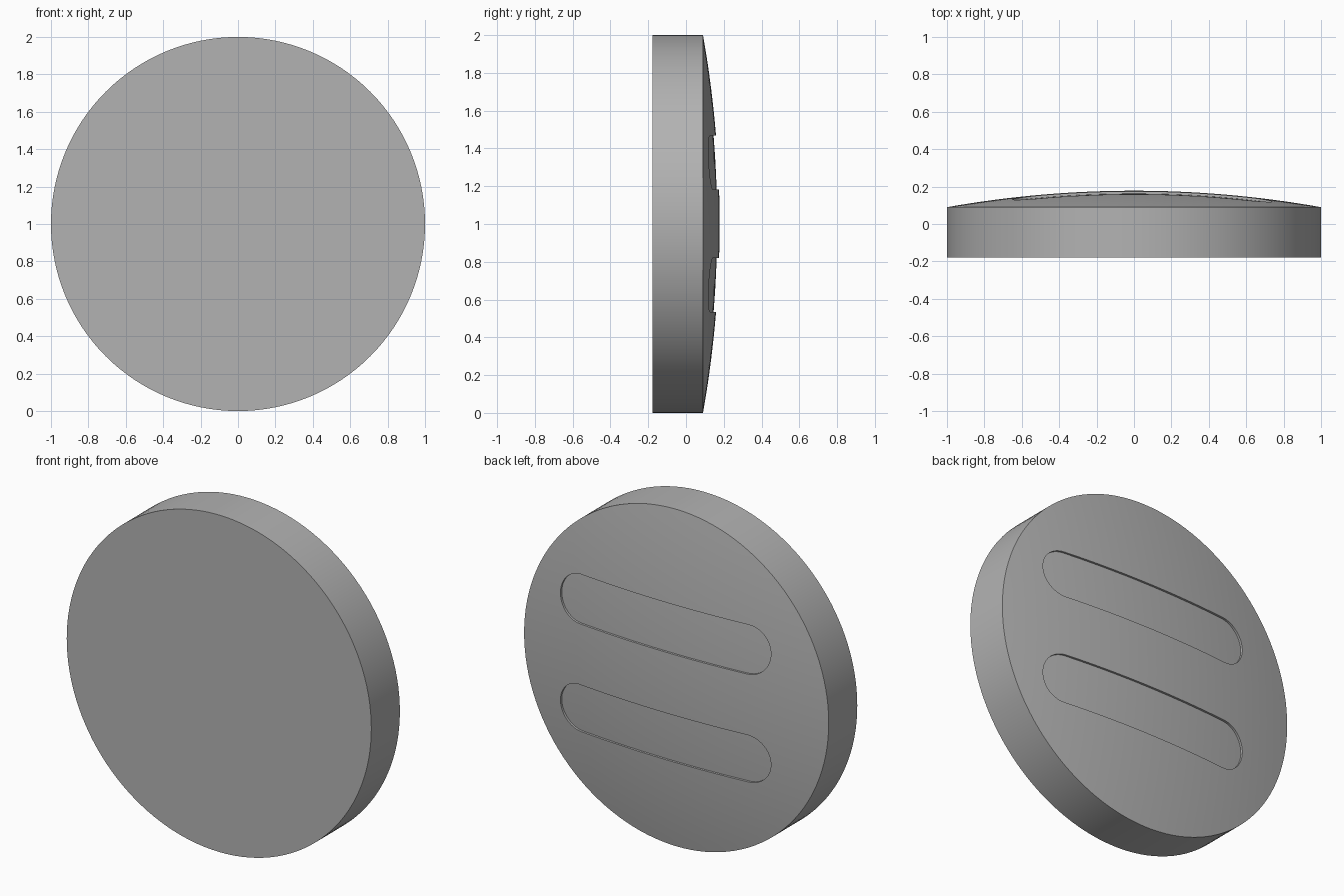
import bpy, bmesh
from math import pi, sin, cos, sqrt
from mathutils import Matrix, Vector

cube = bpy.data.objects.get("Cube")
if cube:
    bpy.data.objects.remove(cube, do_unlink=True)

FRONT, RIM, CROWN = -0.178, 0.09, 0.178   # depths along y
GROOVE_DEPTH = 0.013

grey = bpy.data.materials.new("plain grey")
grey.use_nodes = True
colour = (0.45, 0.45, 0.45, 1)
grey.diffuse_color = colour
grey.node_tree.nodes["Principled BSDF"].inputs["Base Color"].default_value = colour


def make_object(name, bm):
    bmesh.ops.remove_doubles(bm, verts=bm.verts, dist=1e-5)
    bmesh.ops.recalc_face_normals(bm, faces=bm.faces)
    mesh = bpy.data.meshes.new(name)
    bm.to_mesh(mesh)
    bm.free()
    mesh.materials.append(grey)
    obj = bpy.data.objects.new(name, mesh)
    bpy.context.collection.objects.link(obj)
    return obj


def domed_disc(name, offset=0.0):
    """Flat front, straight rim and a spherical back, turned around y."""
    rise = CROWN - RIM
    radius = (1 + rise * rise) / (2 * rise)
    profile = [(0, FRONT), (1, FRONT)]
    for i in range(21):
        r = 1 - i / 20
        profile.append((r, CROWN - radius + sqrt(radius * radius - r * r)))
    bm = bmesh.new()
    verts = [bm.verts.new((r, y + offset, 1)) for r, y in profile]
    edges = [bm.edges.new(pair) for pair in zip(verts, verts[1:])]
    bmesh.ops.spin(bm, geom=verts + edges, cent=(0, 0, 1), axis=(0, 1, 0),
                   angle=2 * pi, steps=128, use_merge=True)
    return make_object(name, bm)


def slot_prism(name, x, z, half_length, r):
    """Round-ended bar running through the back of the disc."""
    bm = bmesh.new()
    ring = []
    for side in (1, -1):
        for i in range(25):
            a = -pi / 2 + pi * i / 24
            ring.append(bm.verts.new((x + side * (half_length - r + r * cos(a)), 0,
                                      z + side * r * sin(a))))
    face = bm.faces.new(ring)
    out = bmesh.ops.extrude_face_region(bm, geom=[face])["geom"]
    bmesh.ops.translate(bm, vec=(0, 0.3, 0),
                        verts=[v for v in out if isinstance(v, bmesh.types.BMVert)])
    return make_object(name, bm)


def subtract(target, cutter):
    mod = target.modifiers.new("cut", "BOOLEAN")
    mod.operation, mod.solver, mod.object = "DIFFERENCE", "EXACT", cutter
    bpy.context.view_layer.objects.active = target
    bpy.ops.object.modifier_apply(modifier=mod.name)


# Disc, and a lowered copy that shapes the groove floors
disc = domed_disc("domed_disc")
floor = domed_disc("groove_floor_helper", -GROOVE_DEPTH)

# Two shallow curved grooves in the back
for z in (0.678, 1.325):
    cutter = slot_prism("groove_cutter", 0.045, z, 0.695, 0.143)
    subtract(cutter, floor)
    subtract(disc, cutter)
    bpy.data.objects.remove(cutter, do_unlink=True)
bpy.data.objects.remove(floor, do_unlink=True)

bpy.ops.object.select_all(action="DESELECT")
disc.select_set(True)
bpy.context.view_layer.objects.active = disc
bpy.ops.object.shade_smooth_by_angle(angle=pi / 6)
